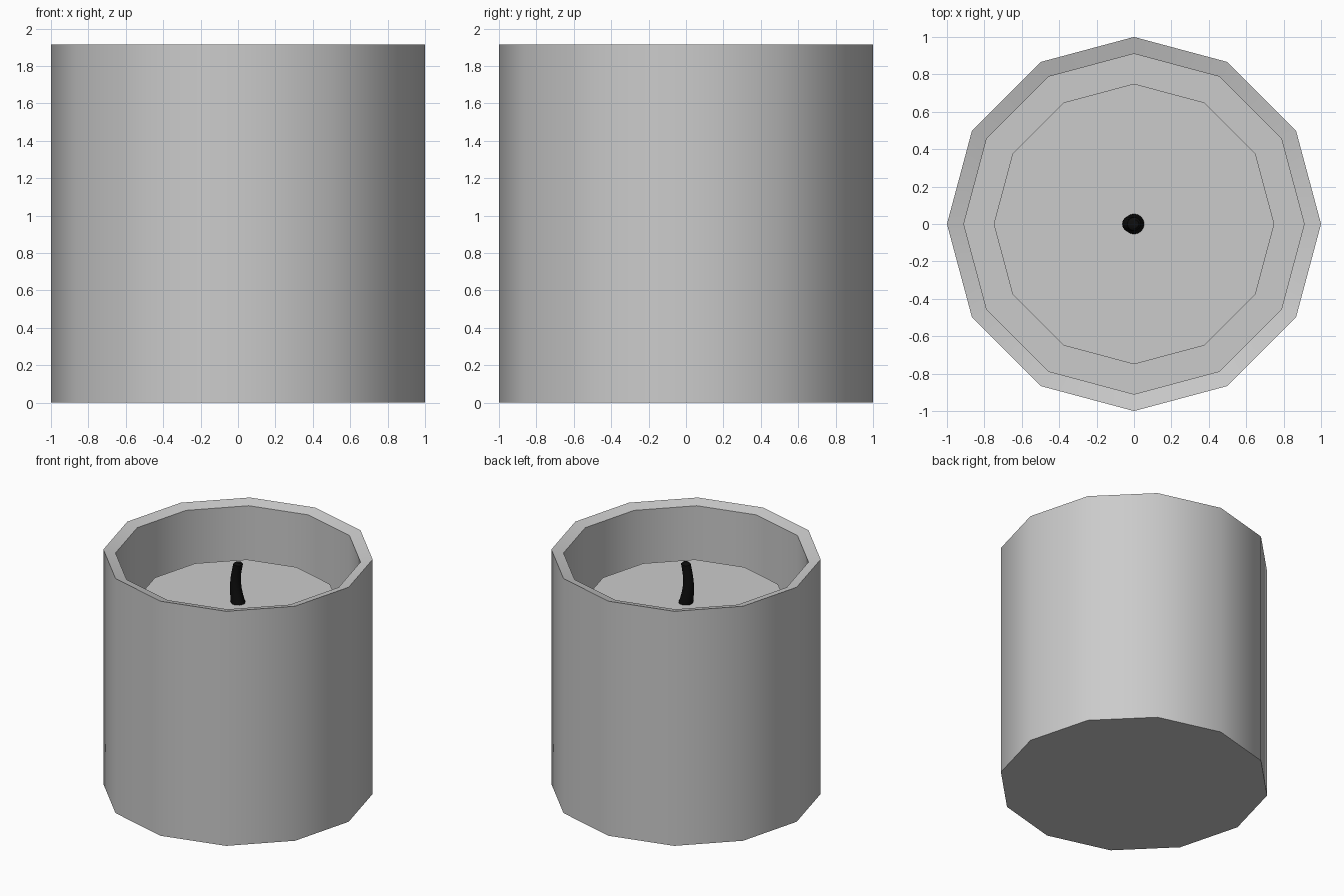
import bpy, bmesh, math

if "Cube" in bpy.data.objects:
    bpy.data.objects.remove(bpy.data.objects["Cube"])

SIDES = 12


def lathe(name, profile, sides=SIDES, centre=lambda z: 0.0):
    """Revolve (radius, z) points about z, with capped ends."""
    bm = bmesh.new()
    rings = []
    for r, z in profile:
        rings.append([bm.verts.new((centre(z) + r * math.cos(2 * math.pi * i / sides),
                                    r * math.sin(2 * math.pi * i / sides), z))
                      for i in range(sides)])
    for a, b in zip(rings, rings[1:]):
        for i in range(sides):
            j = (i + 1) % sides
            bm.faces.new((a[i], a[j], b[j], b[i]))
    bm.faces.new(rings[0][::-1])
    bm.faces.new(rings[-1])
    mesh = bpy.data.meshes.new(name)
    bm.to_mesh(mesh)
    bm.free()
    obj = bpy.data.objects.new(name, mesh)
    bpy.context.collection.objects.link(obj)
    bpy.ops.object.select_all(action='DESELECT')
    obj.select_set(True)
    bpy.context.view_layer.objects.active = obj
    bpy.ops.object.shade_smooth_by_angle(angle=math.radians(40))
    return obj


# Jar: straight outer wall, rim sloping slightly inward, hollow inside
lathe("jar", [(1.0, 0.0), (1.0, 1.915), (0.91, 1.89), (0.91, 0.09)])

# Wax block standing inside the jar
lathe("wax", [(0.75, 0.09), (0.75, 1.525)])

# Wick: thin tapered tube, bowed sideways
BASE, TOP = 1.51, 1.85


def bow(z):
    t = (z - BASE) / (TOP - BASE)
    return 0.004 - 0.026 * math.sin(math.pi * t)


wick_profile = []
for k in range(9):
    t = k / 8
    radius = 0.036 + 0.02 * (1 - t) ** 2
    wick_profile.append((radius, BASE + (TOP - 0.012 - BASE) * t))
wick_profile.append((0.022, TOP))
wick = lathe("wick", wick_profile, 16, bow)
black = bpy.data.materials.new("wick_black")
black.diffuse_color = (0.004, 0.004, 0.004, 1)
black.use_nodes = True
black.node_tree.nodes["Principled BSDF"].inputs["Base Color"].default_value = black.diffuse_color
wick.data.materials.append(black)
